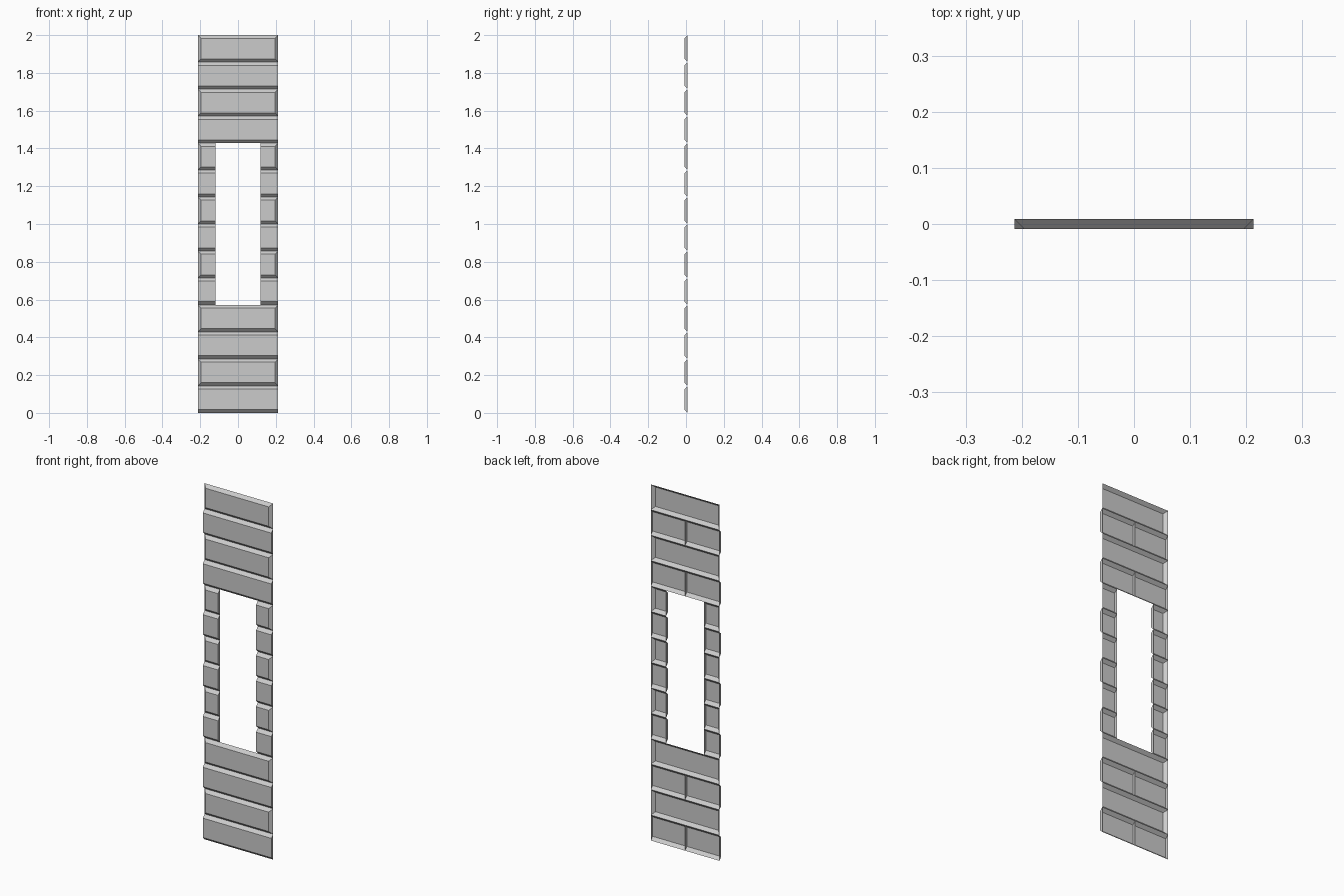
import bpy

if "Cube" in bpy.data.objects:
    bpy.data.objects.remove(bpy.data.objects["Cube"])

ROWS = 14
ROW_H = 2 / ROWS
HALF_W = 0.213      # half width of the panel
OPENING = 0.118     # half width of the window opening
HALF_D = 0.0085     # half depth of the panel
BEVEL = 0.017       # chamfer size


def brick(name, x0, x1, row, bevel_left, bevel_right):
    """Hollow, open-backed brick shell: chamfered top and bottom, optional chamfered ends."""
    z0, z1 = row * ROW_H, (row + 1) * ROW_H
    fx0 = x0 + (BEVEL if bevel_left else 0)
    fx1 = x1 - (BEVEL if bevel_right else 0)
    fz0, fz1 = z0 + BEVEL, z1 - BEVEL
    back = [(x0, HALF_D, z0), (x1, HALF_D, z0), (x1, HALF_D, z1), (x0, HALF_D, z1)]
    front = [(fx0, -HALF_D, fz0), (fx1, -HALF_D, fz0), (fx1, -HALF_D, fz1), (fx0, -HALF_D, fz1)]
    faces = [(4, 5, 6, 7)]
    for i in range(4):
        j = (i + 1) % 4
        faces.append((i, j, 4 + j, 4 + i))
    mesh = bpy.data.meshes.new(name)
    mesh.from_pydata(back + front, [], faces)
    mesh.update()
    bpy.context.collection.objects.link(bpy.data.objects.new(name, mesh))


for row in range(ROWS):
    chamfered = row % 2 == 1
    if 4 <= row < 10:
        # short jamb bricks either side of the window opening
        brick("left_jamb_brick", -HALF_W, -OPENING, row, chamfered, False)
        brick("right_jamb_brick", OPENING, HALF_W, row, False, chamfered)
    elif chamfered:
        # full-width course
        brick("long_brick", -HALF_W, HALF_W, row, True, True)
    else:
        # course made of two halves meeting flush in the middle
        brick("left_half_brick", -HALF_W, 0, row, False, False)
        brick("right_half_brick", 0, HALF_W, row, False, False)
